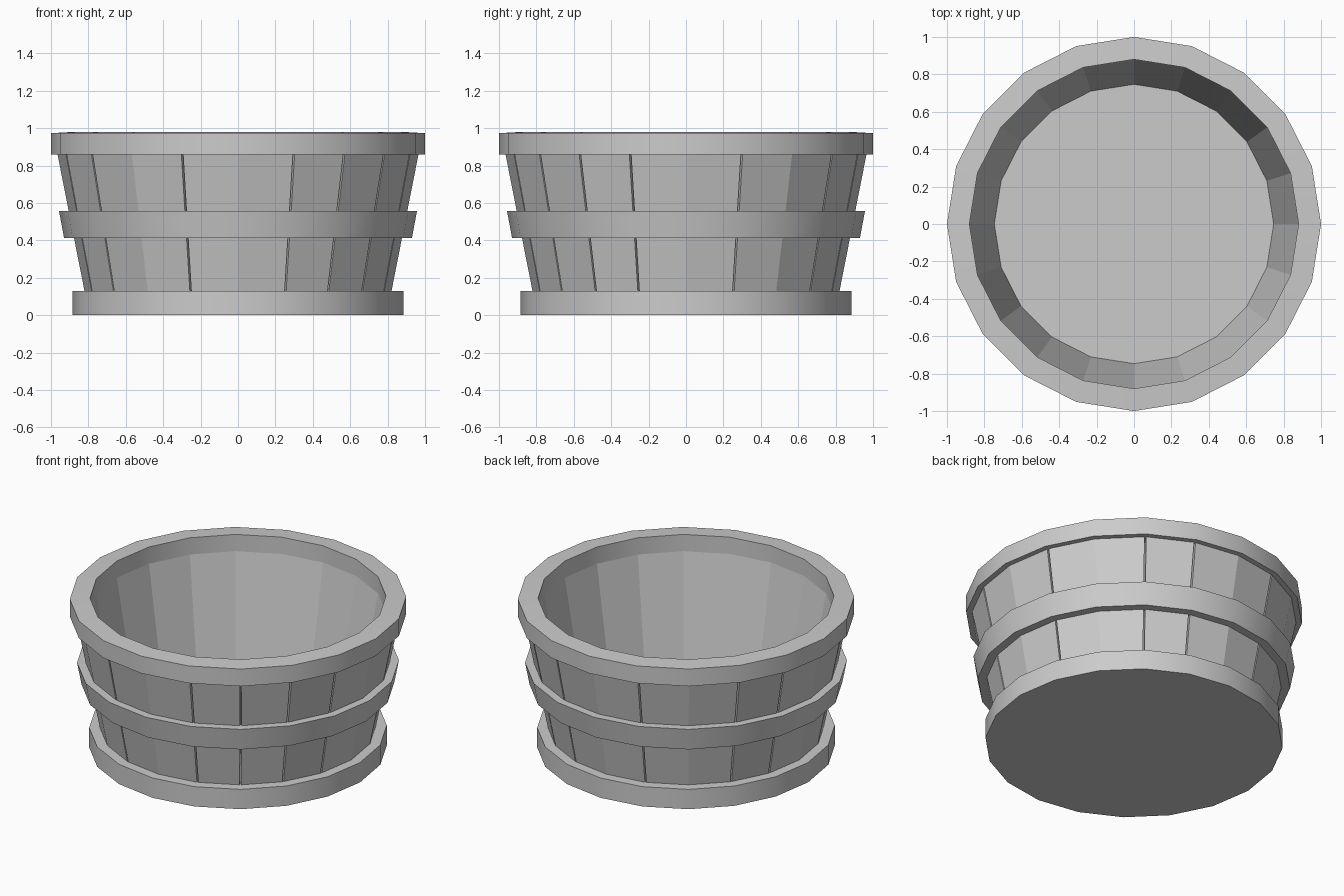
import bpy, bmesh
from math import cos, sin, radians

if "Cube" in bpy.data.objects:
    bpy.data.objects.remove(bpy.data.objects["Cube"])

SIDES = 20
STEP = 360 / SIDES


def finish(name, bm, smooth=False):
    bmesh.ops.recalc_face_normals(bm, faces=bm.faces)
    mesh = bpy.data.meshes.new(name)
    bm.to_mesh(mesh)
    bm.free()
    obj = bpy.data.objects.new(name, mesh)
    bpy.context.collection.objects.link(obj)
    if smooth:
        bpy.ops.object.select_all(action='DESELECT')
        obj.select_set(True)
        bpy.context.view_layer.objects.active = obj
        bpy.ops.object.shade_smooth_by_angle(angle=radians(30))
    return obj


def point(bm, r, z, deg):
    return bm.verts.new((r * cos(radians(deg)), r * sin(radians(deg)), z))


def hoop(name, profile):
    """Sweep a closed (radius, height) profile around the z axis."""
    bm = bmesh.new()
    rings = [[point(bm, r, z, i * STEP) for r, z in profile] for i in range(SIDES)]
    n = len(profile)
    for i in range(SIDES):
        a, b = rings[i], rings[(i + 1) % SIDES]
        for j in range(n):
            k = (j + 1) % n
            bm.faces.new((a[j], b[j], b[k], a[k]))
    return finish(name, bm, True)


def disc(name, radius, z0, z1):
    bm = bmesh.new()
    low = [point(bm, radius, z0, i * STEP) for i in range(SIDES)]
    high = [point(bm, radius, z1, i * STEP) for i in range(SIDES)]
    bm.faces.new(low)
    bm.faces.new(high)
    for i in range(SIDES):
        j = (i + 1) % SIDES
        bm.faces.new((low[i], low[j], high[j], high[i]))
    return finish(name, bm, True)


# Flared wooden staves; some joints open slightly on the outside
GAPS = {18, 54, 72, 108, 144, 162, 198, 216, 252, 288, 306, 324, 342}
bm = bmesh.new()
for i in range(SIDES):
    a0, a1 = i * STEP, (i + 1) * STEP
    o0 = a0 + (0.3 if round(a0) in GAPS else 0)
    o1 = a1 - (0.3 if round(a1) in GAPS else 0)
    low = [point(bm, 0.745, 0.12, a0), point(bm, 0.815, 0.1, o0),
           point(bm, 0.815, 0.1, o1), point(bm, 0.745, 0.12, a1)]
    high = [point(bm, 0.88, 0.87, a0), point(bm, 0.967, 0.87, o0),
            point(bm, 0.967, 0.87, o1), point(bm, 0.88, 0.87, a1)]
    for j in range(3):
        bm.faces.new((low[j], low[j + 1], high[j + 1], high[j]))
    bm.faces.new((low[3], low[0], high[0], high[3]))
bmesh.ops.remove_doubles(bm, verts=bm.verts, dist=0.0001)
finish("staves", bm)

# Hoops: rim, middle band and foot band
hoop("top_rim", [(0.88, 0.86), (1.0, 0.86), (1.0, 0.973), (0.88, 0.98)])
hoop("middle_band", [(0.86, 0.413), (0.93, 0.413), (0.957, 0.557), (0.89, 0.557)])
hoop("foot_band", [(0.78, 0.002), (0.885, 0.002), (0.885, 0.13), (0.78, 0.13)])

# Base with the inside floor
disc("floor", 0.75, 0.01, 0.13)
disc("base", 0.885, 0.0, 0.02)
